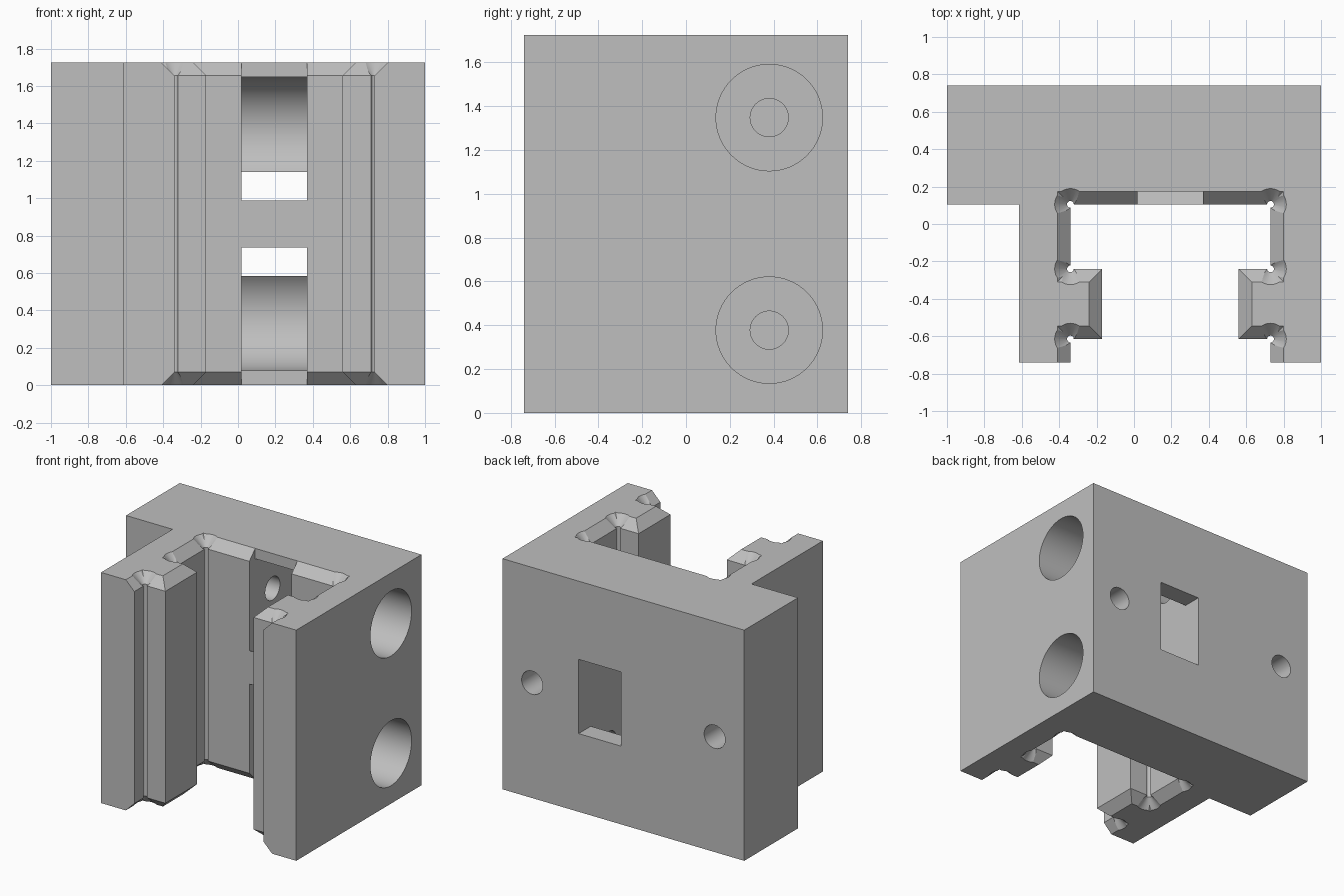
import bpy, bmesh, math
from mathutils import Matrix

if "Cube" in bpy.data.objects:
    bpy.data.objects.remove(bpy.data.objects["Cube"])

H = 1.725          # height of the block
MID = H / 2
CH = 0.07          # chamfer at both ends of the channel
CX = 0.195         # centre line of channel and slot
E = 0.01           # cutter overshoot
ROLLER_Z = 0.485   # roller distance above and below the middle

grey = bpy.data.materials.new("plain_grey")
grey.use_nodes = True
grey.diffuse_color = (0.52, 0.52, 0.52, 1)
grey.node_tree.nodes["Principled BSDF"].inputs["Base Color"].default_value = (0.52, 0.52, 0.52, 1)


def loft(name, rings):
    """Closed solid through rings of equal point count."""
    bm = bmesh.new()
    loops = [[bm.verts.new(p) for p in ring] for ring in rings]
    for a, b in zip(loops, loops[1:]):
        for i in range(len(a)):
            j = (i + 1) % len(a)
            bm.faces.new((a[i], a[j], b[j], b[i]))
    bm.faces.new(loops[0])
    bm.faces.new(loops[-1])
    bmesh.ops.recalc_face_normals(bm, faces=bm.faces)
    mesh = bpy.data.meshes.new(name)
    bm.to_mesh(mesh)
    bm.free()
    obj = bpy.data.objects.new(name, mesh)
    bpy.context.collection.objects.link(obj)
    mesh.materials.append(grey)
    return obj


def turned(name, profile, matrix, sides=48):
    """Round solid from (radius, distance) pairs along its local z."""
    rings = []
    for r, d in profile:
        rings.append([matrix @ Matrix.Rotation(math.tau * i / sides, 4, 'Z')
                      @ Matrix.Translation((r, 0, d)) @ Matrix.Diagonal((0, 0, 0, 1))
                      for i in range(sides)])
    return loft(name, [[m.to_translation() for m in ring] for ring in rings])


def cut(body, cutter):
    """Subtract the cutter and discard it."""
    cutter.hide_render = True
    mod = body.modifiers.new("cut", 'BOOLEAN')
    mod.operation = 'DIFFERENCE'
    mod.solver = 'EXACT'
    mod.object = cutter
    bpy.context.view_layer.objects.active = body
    bpy.ops.object.modifier_apply(modifier=mod.name)
    bpy.data.objects.remove(cutter)


def channel_ring(z, d):
    """Channel outline, widened by d."""
    wide, neck = 0.535 + d, 0.365 + d
    half = [(wide, 0.105 + d), (wide, -0.24 - d), (neck, -0.24 - d),
            (neck, -0.615 + d), (wide, -0.615 + d), (wide, -0.8)]
    outline = half + [(-x, y) for x, y in reversed(half)]
    return [(CX + x, y, z) for x, y in outline]


# Main block with a side flange at the back
plan = [(-1, 0.74), (-1, 0.105), (-0.615, 0.105), (-0.615, -0.74), (1, -0.74), (1, 0.74)]
body = loft("carriage_body", [[(x, y, z) for x, y in plan] for z in (0, H)])

# Rail channel, flared at both ends
levels = [(-E, CH + E), (CH, 0), (H - CH, 0), (H + E, CH + E)]
cut(body, loft("channel_cutter", [channel_ring(z, d) for z, d in levels]))

# Corner relief holes with countersunk ends
relief = [(0.018 + d * 0.95, z) for z, d in levels]
for side in (-1, 1):
    for y in (0.105, -0.24, -0.615):
        spot = Matrix.Translation((CX + side * 0.535, y, 0))
        cut(body, turned("relief_cutter", relief, spot, 32))

# Roller slot: round pockets, rear window and front openings, as half outline
r = 0.30
start = math.asin((0.2775 - ROLLER_Z) / r)
half = [(0.8, 0.2775)]
for i in range(25):
    a = start + (math.pi / 2 - start) * i / 24
    half.append((0.38 + r * math.cos(a), ROLLER_Z + r * math.sin(a)))
half += [(0.175, ROLLER_Z + r), (0.175, 0.9), (0, 0.9), (0, 0.125), (0.105, 0.125)]
outline = half + [(0.23, 0)] + [(y, -z) for y, z in reversed(half)]
cut(body, loft("slot_cutter", [[(x, y, MID + z) for y, z in outline] for x in (0.02, 0.37)]))

# Stepped axle bores from the side
for side in (-1, 1):
    place = Matrix.Translation((0, 0.38, MID + side * ROLLER_Z)) @ Matrix.Rotation(math.pi / 2, 4, 'Y')
    bore = [(0.087, -0.5), (0.087, 0.56), (0.243, 0.56), (0.243, 1 + E)]
    cut(body, turned("axle_cutter", bore, place, 64))

# Blind mounting holes in the back
for x in (-0.755, 0.755):
    place = Matrix.Translation((x, 0.74, MID)) @ Matrix.Rotation(math.pi / 2, 4, 'X')
    cut(body, turned("mount_cutter", [(0.087, -E), (0.087, 0.4)], place))

# Smooth bores, crisp edges
bpy.ops.object.select_all(action='DESELECT')
body.select_set(True)
bpy.context.view_layer.objects.active = body
bpy.ops.object.shade_smooth_by_angle(angle=math.radians(25))
